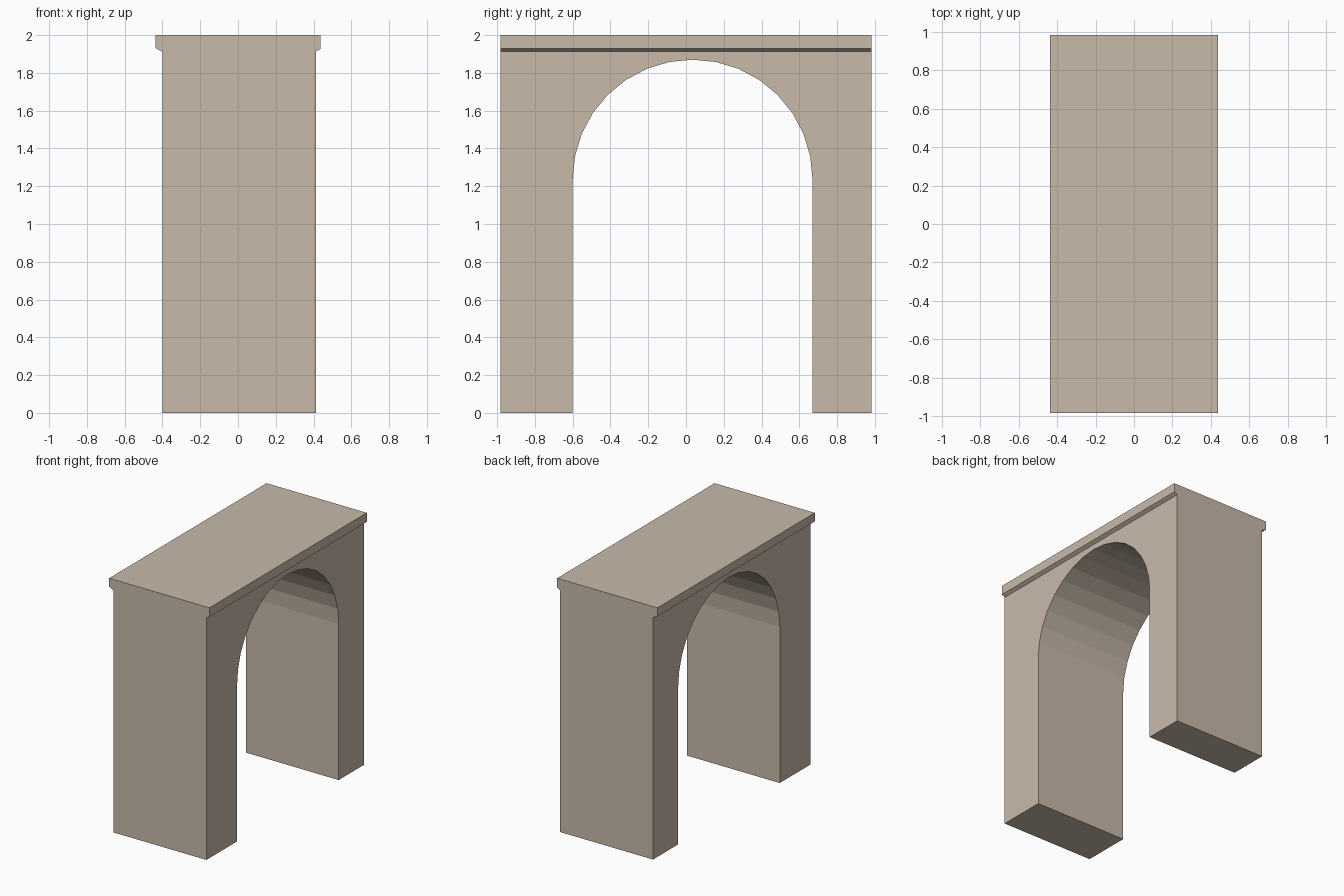
import bpy, bmesh, math
from mathutils import Vector

if "Cube" in bpy.data.objects:
    bpy.data.objects.remove(bpy.data.objects["Cube"])

HALF_LEN = 0.983            # half length along y
X0, X1 = -0.40, 0.412       # wall faces
CAP_X = 0.438               # half width of coping
SEAM, TOP = 1.912, 2.0      # wall / coping joint, top
STONE = (0.58, 0.49, 0.40, 1)

mat = bpy.data.materials.new("stone")
mat.diffuse_color = STONE
mat.use_nodes = True
mat.node_tree.nodes["Principled BSDF"].inputs["Base Color"].default_value = mat.diffuse_color


def extrude_profile(name, points, offset):
    """Extrude a closed profile by offset, leaving the hidden joint face open."""
    bm = bmesh.new()
    face = bm.faces.new([bm.verts.new(p) for p in points])
    new = bmesh.ops.extrude_face_region(bm, geom=[face], use_keep_orig=True)["geom"]
    verts = [g for g in new if isinstance(g, bmesh.types.BMVert)]
    bmesh.ops.translate(bm, verts=verts, vec=Vector(offset))
    bmesh.ops.recalc_face_normals(bm, faces=bm.faces)
    joint = [f for f in bm.faces if all(abs(v.co.z - SEAM) < 1e-5 for v in f.verts)]
    bmesh.ops.delete(bm, geom=joint, context='FACES_ONLY')
    mesh = bpy.data.meshes.new(name)
    bm.to_mesh(mesh)
    bm.free()
    mesh.materials.append(mat)
    obj = bpy.data.objects.new(name, mesh)
    bpy.context.collection.objects.link(obj)
    return obj


# Wall with off-centre arched opening
CY, CZ, R, SEG = 0.035, 1.235, 0.635, 16
arch = [(CY - R * math.cos(math.pi * i / SEG), CZ + R * math.sin(math.pi * i / SEG))
        for i in range(SEG + 1)]
profile = ([(-HALF_LEN, SEAM), (-HALF_LEN, 0), (CY - R, 0)] + arch +
           [(CY + R, 0), (HALF_LEN, 0), (HALF_LEN, SEAM)])
extrude_profile("arched_wall", [(X0, y, z) for y, z in profile], (X1 - X0, 0, 0))

# Coping slab with chamfered overhang along both long sides
cap = [(X0, SEAM), (-CAP_X, 1.932), (-CAP_X, TOP),
       (CAP_X, TOP), (CAP_X, 1.928), (X1, SEAM)]
extrude_profile("coping", [(x, -HALF_LEN, z) for x, z in cap], (0, 2 * HALF_LEN, 0))
